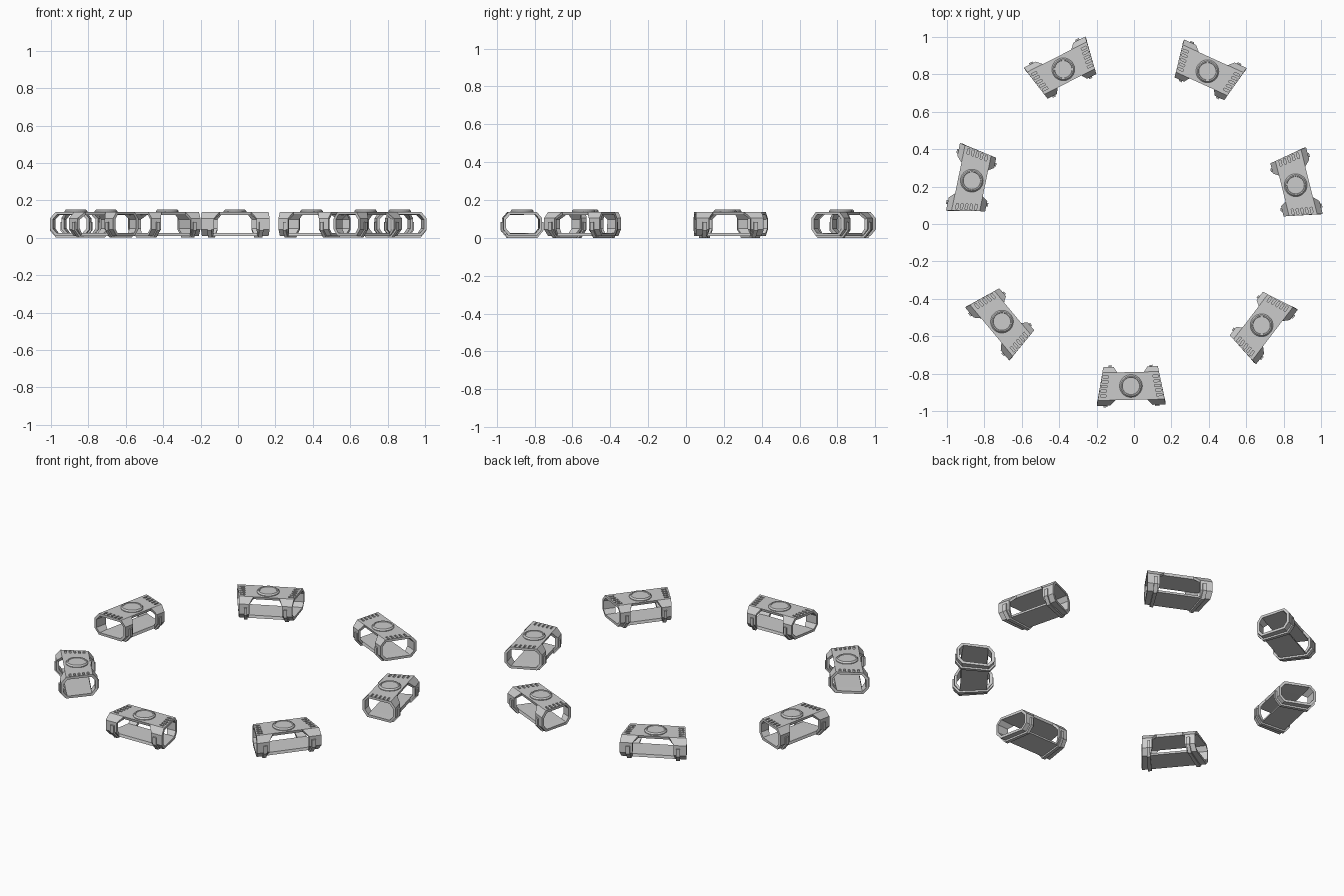
import bpy, bmesh, math
from mathutils import Matrix

if "Cube" in bpy.data.objects:
    bpy.data.objects.remove(bpy.data.objects["Cube"])

# Local module frame: x along its length, -y outward, z up
W, A, Z0, Z1, C = 0.103, 0.074, 0.010, 0.138, 0.034
OCT = [(-A, Z1), (A, Z1), (W, Z1 - C), (W, Z0 + C),
       (A, Z0), (-A, Z0), (-W, Z0 + C), (-W, Z1 - C)]
# where each profile corner of an end ring stops (gives the chamfered side windows)
STOP = [0.078, 0.078, 0.102, 0.102, 0.110, 0.110, 0.102, 0.102]
END = 0.165


def taper(x, y):
    return x * (1 - 1.1 * y)


def finish(name, bm):
    bmesh.ops.recalc_face_normals(bm, faces=bm.faces)
    me = bpy.data.meshes.new(name)
    bm.to_mesh(me)
    bm.free()
    ob = bpy.data.objects.new(name, me)
    bpy.context.collection.objects.link(ob)
    return ob


def shell():
    """Two octagonal end rings joined by a roof and a floor."""
    bm = bmesh.new()
    rows = []
    for xs in ([-END] * 8, [-s for s in STOP], STOP, [END] * 8):
        rows.append([bm.verts.new((taper(x, y), y, z)) for x, (y, z) in zip(xs, OCT)])
    for r in range(3):
        for i in range(8):
            if r == 1 and i not in (0, 4):
                continue
            j = (i + 1) % 8
            bm.faces.new((rows[r][i], rows[r][j], rows[r + 1][j], rows[r + 1][i]))
    return finish("module_shell_base", bm)


def slots():
    """Five vent slots at each end of the roof."""
    bm = bmesh.new()
    for s in (-1, 1):
        for i in range(-2, 3):
            y = i * 0.025
            m = Matrix.Translation((taper(s * 0.142, y), y, Z1)) @ Matrix.Diagonal((0.03, 0.011, 0.018, 1))
            bmesh.ops.create_cube(bm, size=1, matrix=m)
    return finish("vent_cutter", bm)


def bands():
    """Raised strap under the inner edge of each end ring."""
    bm = bmesh.new()
    o = 0.008
    outer = [(W + o, 0.085), (W + o, Z0 + C - 0.004), (A + 0.004, 0.0)]
    inner = [(W - 0.006, 0.085), (W - 0.006, Z0 + C), (A, Z0 + 0.006)]
    flip = lambda pts: [(-y, z) for y, z in reversed(pts)]
    outer, inner = outer + flip(outer), inner + flip(inner)
    n = len(outer)
    for s in (-1, 1):
        rings = [[[bm.verts.new((taper(s * x, y), y, z)) for y, z in p] for p in (outer, inner)]
                 for x in (0.114, 0.134)]
        (a, b), (c, d) = rings
        for i in range(n - 1):
            for p, q in ((a, b), (b, d), (d, c), (c, a)):
                bm.faces.new((p[i], p[i + 1], q[i + 1], q[i]))
        for i in (0, n - 1):
            bm.faces.new((a[i], b[i], d[i], c[i]))
    return finish("lower_bands", bm)


def cap():
    """Round cap on the roof, turned from a profile."""
    prof = [(0.061, Z1 - 0.004), (0.061, 0.142), (0.054, 0.150), (0.048, 0.150), (0.046, 0.147)]
    bm = bmesh.new()
    n = 32
    rings = [[bm.verts.new((r * math.cos(2 * math.pi * k / n), r * math.sin(2 * math.pi * k / n), z))
              for k in range(n)] for r, z in prof]
    for p, q in zip(rings, rings[1:]):
        for k in range(n):
            bm.faces.new((p[k], p[(k + 1) % n], q[(k + 1) % n], q[k]))
    bm.faces.new(rings[-1])
    bm.faces.new(rings[0])
    return finish("roof_cap", bm)


# Shell with wall thickness and vents, baked once for sharing
base, cutter = shell(), slots()
sol = base.modifiers.new("wall", 'SOLIDIFY')
sol.thickness = 0.016
sol.offset = -1
cut = base.modifiers.new("vents", 'BOOLEAN')
cut.operation = 'DIFFERENCE'
cut.object = cutter
cut.solver = 'EXACT'

# make sure the open shell's normals point outward so the wall grows inward
me = base.data
top = max(me.polygons, key=lambda p: p.center.z)
if top.normal.z < 0:
    me.flip_normals()
bpy.context.view_layer.update()
dg = bpy.context.evaluated_depsgraph_get()
shell_mesh = bpy.data.meshes.new_from_object(base.evaluated_get(dg))
band_ob, cap_ob = bands(), cap()
parts = {"module_shell": shell_mesh, "lower_bands": band_ob.data, "roof_cap": cap_ob.data}
for ob in (base, cutter, band_ob, cap_ob):
    bpy.data.objects.remove(ob)

# Seven modules in a ring
for k in range(7):
    step = 2 * math.pi * k / 7
    a = math.radians(-90.8) + step
    place = (Matrix.Translation((-0.004 + 0.888 * math.cos(a), 0.022 + 0.888 * math.sin(a), 0))
             @ Matrix.Rotation(step + math.radians(1.2), 4, 'Z'))
    for name, mesh in parts.items():
        ob = bpy.data.objects.new(f"{name}_{k + 1}", mesh)
        ob.matrix_world = place
        bpy.context.collection.objects.link(ob)
